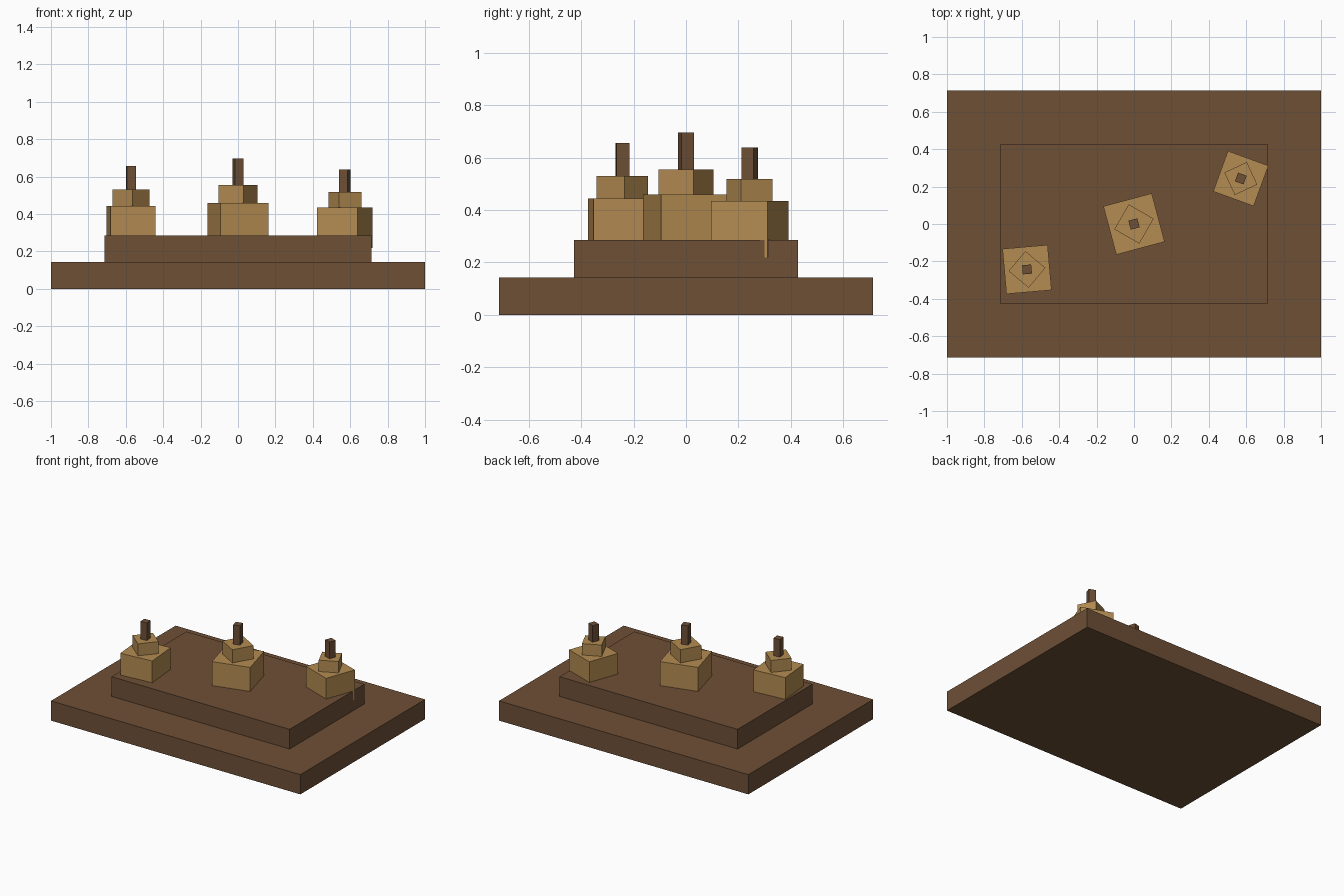
import bpy
from math import radians

cube = bpy.data.objects.get("Cube")
if cube:
    bpy.data.objects.remove(cube, do_unlink=True)


def make_material(name, rgb):
    mat = bpy.data.materials.new(name)
    mat.use_nodes = True
    color = (*rgb, 1.0)
    mat.diffuse_color = color
    mat.node_tree.nodes["Principled BSDF"].inputs["Base Color"].default_value = color
    return mat


brown = make_material("dark_brown", (0.156, 0.079, 0.037))
tan = make_material("tan", (0.456, 0.262, 0.084))


def box(name, x, y, bottom, top, width, depth, mat, angle=0):
    bpy.ops.mesh.primitive_cube_add(
        size=1, location=(x, y, (bottom + top) / 2), rotation=(0, 0, radians(angle)))
    obj = bpy.context.object
    obj.name = name
    obj.scale = (width, depth, top - bottom)
    bpy.ops.object.transform_apply(location=False, rotation=False, scale=True)
    obj.data.materials.append(mat)
    return obj


# Stepped plinth
STEP = 0.143
DECK = 2 * STEP
box("base_slab", 0, 0, 0, STEP, 2, 1.428, brown)
box("upper_slab", 0, 0, STEP, DECK, 1.428, 0.857, brown)


# Stacked block tower, its lower block sunk into the deck
def tower(name, x, y, size, angle):
    lower_top = DECK + 0.174 * size
    upper_top = DECK + 0.27 * size
    box(name + "_lower_block", x, y, DECK - 0.078 * size, lower_top,
        0.268 * size, 0.268 * size, tan, angle)
    box(name + "_upper_block", x, y, lower_top, upper_top,
        0.154 * size, 0.154 * size, tan, angle + 45)
    box(name + "_post", x, y, upper_top, DECK + 0.41 * size,
        0.049, 0.049, brown, angle)


tower("center_tower", 0, 0, 1.0, 15)
tower("right_tower", -0.572, -0.243, 0.905, 5)
tower("left_tower", 0.571, 0.243, 0.86, -20)
